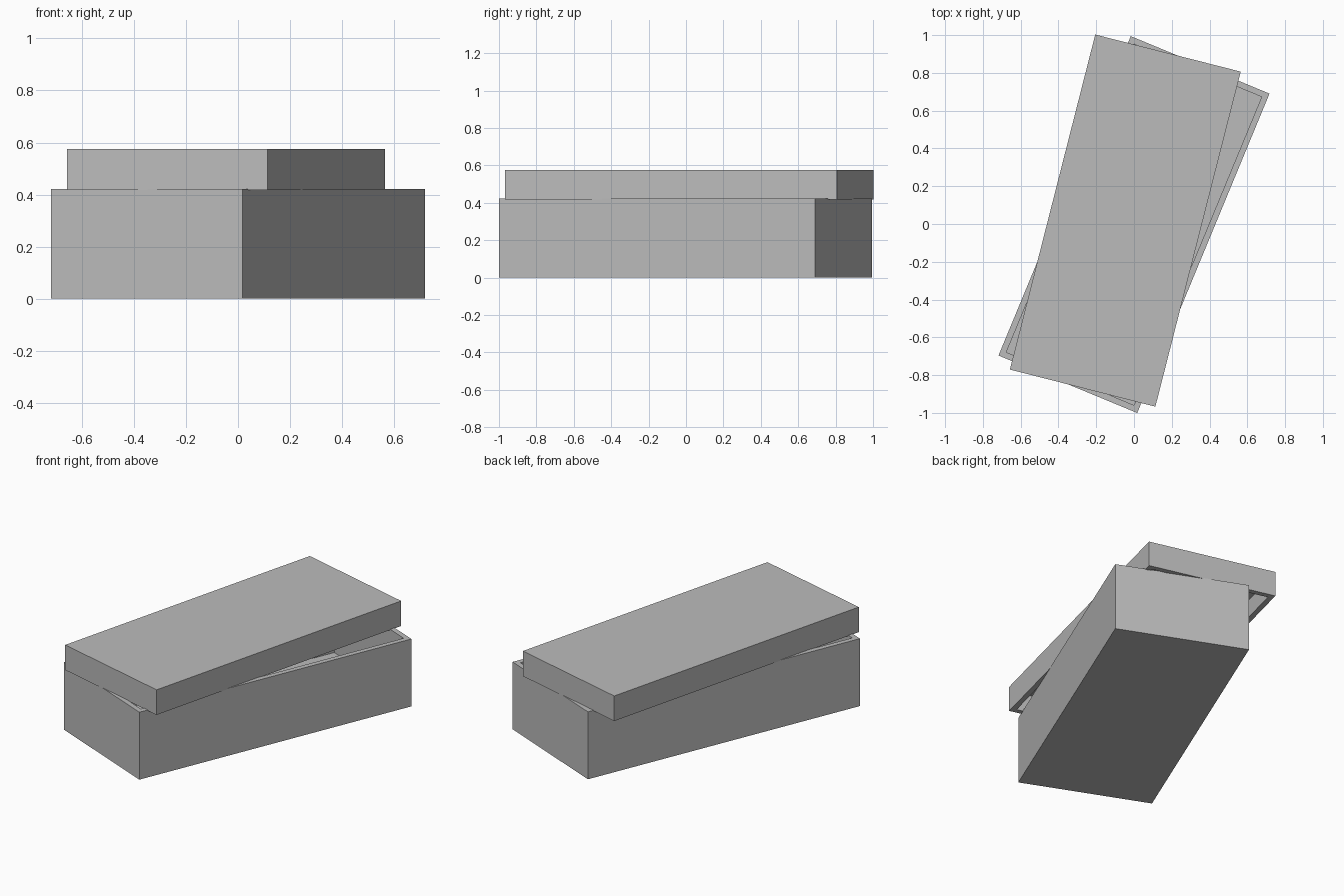
import bpy
import bmesh
from math import radians
from mathutils import Matrix, Vector

cube = bpy.data.objects.get("Cube")
if cube:
    bpy.data.objects.remove(cube, do_unlink=True)

grey = bpy.data.materials.new("plain_grey")
grey.use_nodes = True
grey.diffuse_color = (0.5, 0.5, 0.5, 1)
grey.node_tree.nodes["Principled BSDF"].inputs["Base Color"].default_value = (0.5, 0.5, 0.5, 1)

WIDTH, LENGTH, WALL = 0.795, 1.83, 0.045


def tray(name, height, location, turn, open_up):
    """Hollow rectangular tray, open on its top or on its underside."""
    bm = bmesh.new()
    bmesh.ops.create_cube(bm, size=1, matrix=Matrix.Diagonal((WIDTH, LENGTH, height, 1)))
    side = 1 if open_up else -1
    mouth = max(bm.faces, key=lambda f: f.calc_center_median().z * side)
    # Inset leaves the rim, then the extruded face becomes the inner floor
    bmesh.ops.inset_region(bm, faces=[mouth], thickness=WALL)
    floor = bmesh.ops.extrude_discrete_faces(bm, faces=[mouth])["faces"][0]
    bmesh.ops.translate(bm, verts=floor.verts, vec=Vector((0, 0, -side * (height - WALL))))
    bmesh.ops.recalc_face_normals(bm, faces=bm.faces)
    mesh = bpy.data.meshes.new(name)
    bm.to_mesh(mesh)
    bm.free()
    mesh.materials.append(grey)
    obj = bpy.data.objects.new(name, mesh)
    obj.location = location
    obj.rotation_euler.z = radians(turn)
    bpy.context.collection.objects.link(obj)


# Open box, and the lid resting askew on its rim
tray("box_base", 0.422, (0, -0.003, 0.211), -22.5, True)
tray("box_lid", 0.157, (-0.046, 0.018, 0.4965), -14.3, False)
